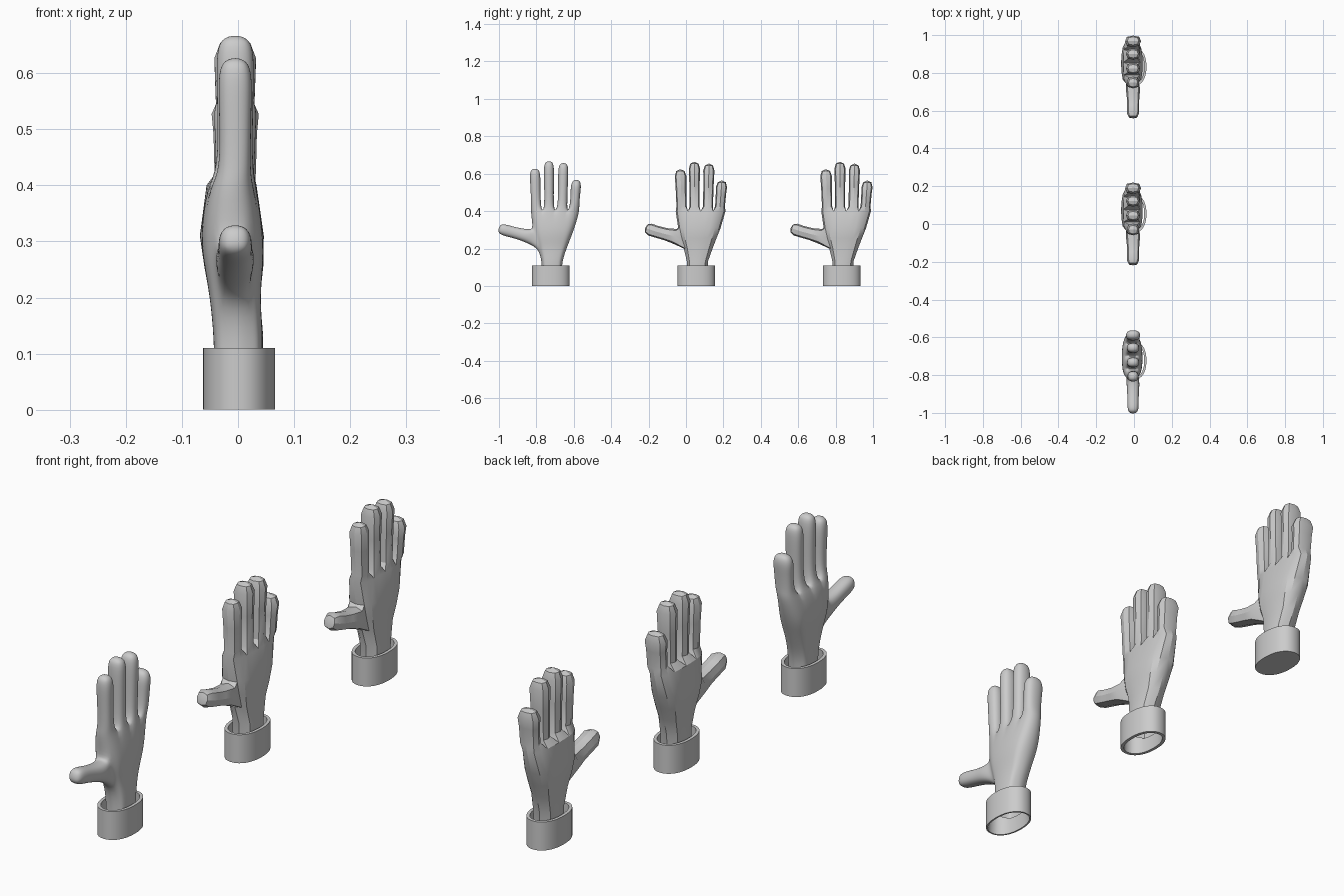
import bpy, bmesh, math
from mathutils import Vector

if "Cube" in bpy.data.objects:
    bpy.data.objects.remove(bpy.data.objects["Cube"])

# Palm rows: z, y start, y end, palm-side x, back-side x
ROWS = [(0.05, 0.005, 0.115, 0.042, -0.042), (0.13, 0.005, 0.117, 0.045, -0.043),
        (0.20, -0.012, 0.142, 0.039, -0.050), (0.255, -0.030, 0.163, 0.045, -0.060),
        (0.31, -0.042, 0.185, 0.046, -0.068), (0.40, -0.055, 0.211, 0.033, -0.056)]
# Fingers: base y, tip y, tip z, half width y, half depth x
FINGERS = [(-0.023, -0.030, 0.622, 0.031, 0.033), (0.046, 0.045, 0.662, 0.030, 0.037),
           (0.117, 0.123, 0.652, 0.030, 0.037), (0.180, 0.192, 0.562, 0.030, 0.042)]
OCT = [(-.78, .78), (0, 1), (.78, .78), (1, 0), (.78, -.78), (0, -1), (-.78, -.78), (-1, 0)]
CX = -0.005


def limb(bm, base, rings, tip):
    """Extend an eight-sided limb from base verts through rings (y, z, dir, ru, rv)."""
    prev = base
    for y, z, (dy, dz), ru, rv in rings:
        cur = [bm.verts.new((CX + v * rv, y + u * ru * dz, z - u * ru * dy)) for u, v in OCT]
        for i in range(8):
            j = (i + 1) % 8
            bm.faces.new((prev[i], prev[j], cur[j], cur[i]))
        prev = cur
    c = bm.verts.new(tip)
    for i in (0, 2, 4, 6):
        bm.faces.new((prev[i - 1], prev[i], prev[i + 1], c))


def make_hand(name, offset, smooth):
    grow = 0.008 if smooth else 0.0
    bm = bmesh.new()
    front, back, mid = [], [], []
    last = len(ROWS) - 1
    # Palm and wrist cage
    for r, (z, y0, y1, xf, xb) in enumerate(ROWS):
        xc, h = (xf + xb) / 2, (xf - xb) / 2
        f, b, m = [], [], {}
        for i in range(9):
            t = i / 4 - 1
            k = 0.55 + 0.45 * math.sqrt(max(0, 1 - t * t))
            inset = 0.008 * (-t) if i in (0, 8) else 0
            y = y0 + (y1 - y0) * i / 8
            f.append(bm.verts.new((xc + h * k, y + inset, z)))
            b.append(bm.verts.new((xc - h * k, y + inset, z)))
            if i in (0, 8) or (r == last and i % 2 == 0):
                m[i] = bm.verts.new((xc, y, z))
        front.append(f)
        back.append(b)
        mid.append(m)
    thumb_rows = (2, 3)
    for r in range(last):
        for side in (front, back):
            for i in range(8):
                bm.faces.new((side[r][i], side[r][i + 1], side[r + 1][i + 1], side[r + 1][i]))
            bm.faces.new((side[r][8], mid[r][8], mid[r + 1][8], side[r + 1][8]))
            if r not in thumb_rows:
                bm.faces.new((side[r][0], mid[r][0], mid[r + 1][0], side[r + 1][0]))
    # Four fingers
    for n, (yb, yt, zt, ru, rv) in enumerate(FINGERS):
        a = 2 * n
        f, b, m = front[last], back[last], mid[last]
        base = [f[a], f[a + 1], f[a + 2], m[a + 2], b[a + 2], b[a + 1], b[a], m[a]]
        top = zt + grow
        rings = []
        for z, s in ((0.425, 0.88), (0.42 + (top - 0.42) * 0.5, 0.92), (top - 0.035, 1.0), (top - 0.008, 0.72)):
            t = (z - 0.40) / (top - 0.40)
            rings.append((yb + (yt - yb) * t, z, (0, 1), ru * s, rv * s))
        limb(bm, base, rings, (CX, yt, top + 0.002))
    # Thumb
    base = [front[2][0], front[3][0], front[4][0], mid[4][0],
            back[4][0], back[3][0], back[2][0], mid[2][0]]
    d = Vector((-0.96, 0.28)).normalized()
    rings = [(-0.062, 0.266, d, 0.040, 0.038), (-0.11, 0.277, d, 0.033, 0.033),
             (-0.155, 0.289, d, 0.032, 0.032), (-0.192 - grow, 0.301, d, 0.033, 0.032),
             (-0.212 - grow, 0.307, d, 0.023, 0.023)]
    limb(bm, base, rings, (CX, -0.219 - grow, 0.309))
    bmesh.ops.recalc_face_normals(bm, faces=bm.faces)
    ob = finish(bm, name, offset, 180 if smooth else 28)
    if smooth:
        mod = ob.modifiers.new("smooth", 'SUBSURF')
        mod.levels = mod.render_levels = 2


def make_cuff(name, offset, wall, closed):
    # Oval sleeve ring, optionally closed underneath
    bm = bmesh.new()
    n = 48

    def oval(rx, ry, z):
        pts = []
        for i in range(n):
            a = 2 * math.pi * i / n
            c, s = math.cos(a), math.sin(a)
            pts.append(bm.verts.new((0.002 + rx * math.copysign(abs(c) ** 0.9, c),
                                     0.055 + ry * math.copysign(abs(s) ** 0.9, s), z)))
        return pts
    rx, ry = 0.064, 0.1
    loops = [oval(rx, ry, 0), oval(rx, ry, 0.11),
             oval(rx - 0.012, ry - 0.012, 0.11), oval(rx - wall, ry - wall, 0.004 if closed else 0)]
    pairs = [(0, 1), (1, 2), (2, 3)] + ([] if closed else [(3, 0)])
    for p, q in pairs:
        for i in range(n):
            j = (i + 1) % n
            bm.faces.new((loops[p][i], loops[p][j], loops[q][j], loops[q][i]))
    if closed:
        bm.faces.new(loops[0])
        bm.faces.new(loops[3])
    bmesh.ops.recalc_face_normals(bm, faces=bm.faces)
    finish(bm, name, offset, 35)


def finish(bm, name, offset, angle):
    me = bpy.data.meshes.new(name)
    bm.to_mesh(me)
    bm.free()
    ob = bpy.data.objects.new(name, me)
    ob.location.y = offset
    bpy.context.collection.objects.link(ob)
    bpy.ops.object.select_all(action='DESELECT')
    bpy.context.view_layer.objects.active = ob
    ob.select_set(True)
    if angle >= 180:
        bpy.ops.object.shade_smooth()
    else:
        bpy.ops.object.shade_smooth_by_angle(angle=math.radians(angle))
    return ob


# Smooth open hand, faceted open hand, faceted closed hand
for label, off, smooth, wall, closed in (("smooth", -0.778, True, 0.006, False),
                                         ("faceted_open", 0.0, False, 0.012, False),
                                         ("faceted_closed", 0.778, False, 0.012, True)):
    make_hand(label + "_hand", off, smooth)
    make_cuff(label + "_cuff", off, wall, closed)
